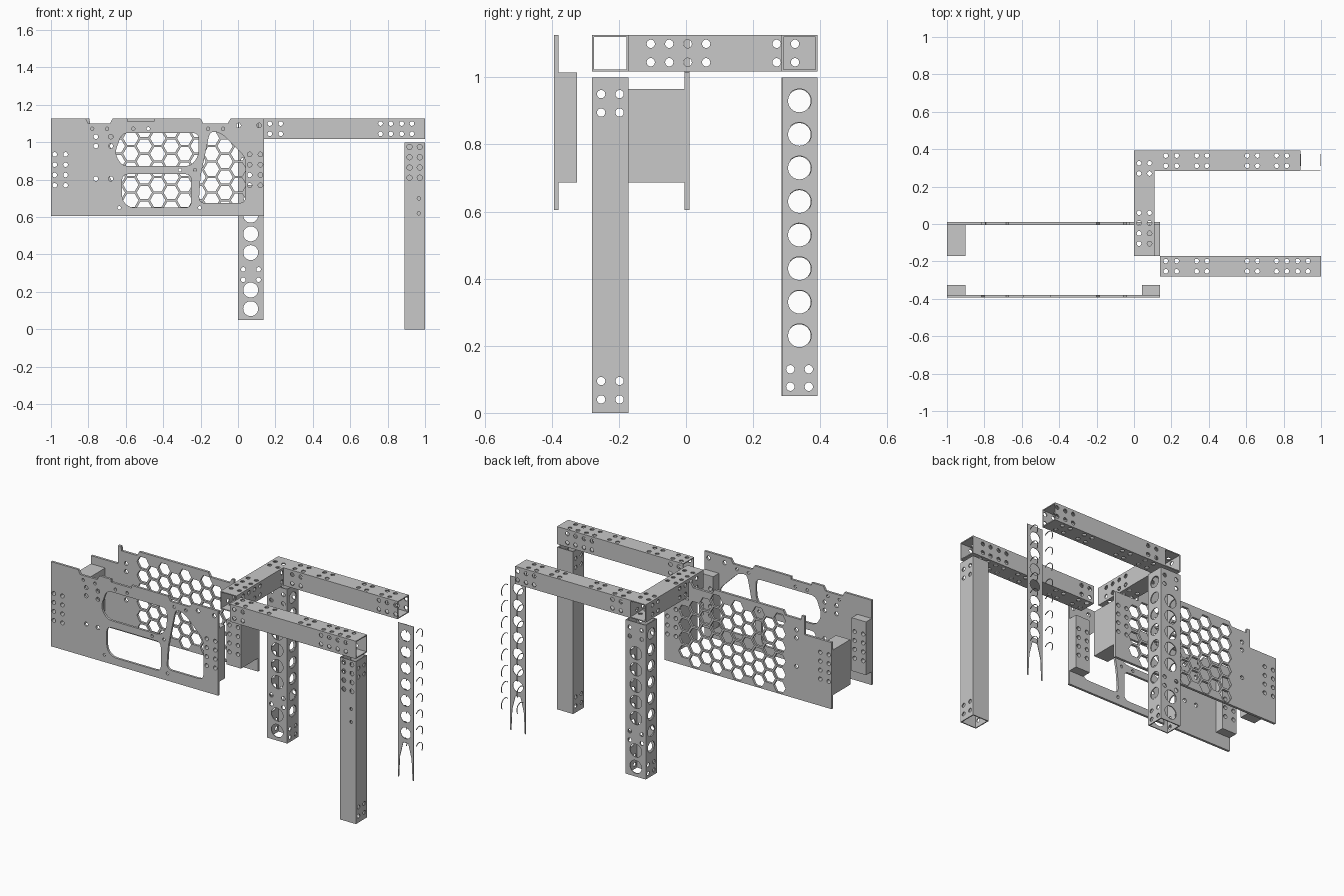
import bpy, bmesh, math
from mathutils import Vector

cube = bpy.data.objects.get("Cube")
if cube:
    bpy.data.objects.remove(cube, do_unlink=True)

steel = bpy.data.materials.new("plain grey metal")
GREY = (0.58, 0.58, 0.58, 1)
steel.diffuse_color = GREY
steel.use_nodes = True
steel.node_tree.nodes["Principled BSDF"].inputs["Base Color"].default_value = GREY


def place(p, axis, t):
    """Lift a 2D point to 3D, at depth t along the given axis."""
    return {"x": (t, p[0], p[1]), "y": (p[0], t, p[1]), "z": (p[0], p[1], t)}[axis]


def prism(bm, pts, axis, lo, hi):
    a = [bm.verts.new(place(p, axis, lo)) for p in pts]
    b = [bm.verts.new(place(p, axis, hi)) for p in pts]
    bm.faces.new(a)
    bm.faces.new(b[::-1])
    for i in range(len(pts)):
        j = (i + 1) % len(pts)
        bm.faces.new((a[i], b[i], b[j], a[j]))


def finish(name, bm):
    bmesh.ops.recalc_face_normals(bm, faces=bm.faces)
    mesh = bpy.data.meshes.new(name)
    bm.to_mesh(mesh)
    bm.free()
    mesh.materials.append(steel)
    ob = bpy.data.objects.new(name, mesh)
    bpy.context.collection.objects.link(ob)
    return ob


def solid(name, pts, axis, lo, hi):
    bm = bmesh.new()
    prism(bm, pts, axis, lo, hi)
    return finish(name, bm)


def cut(ob, shapes, axis, lo, hi):
    """Punch a set of 2D shapes through an object."""
    bm = bmesh.new()
    for s in shapes:
        prism(bm, s, axis, lo, hi)
    cutter = finish("cutter", bm)
    cutter.hide_render = True
    mod = ob.modifiers.new("holes", "BOOLEAN")
    mod.operation, mod.solver, mod.object = "DIFFERENCE", "EXACT", cutter
    mod.use_self = True
    bpy.context.view_layer.update()
    dg = bpy.context.evaluated_depsgraph_get()
    mesh = bpy.data.meshes.new_from_object(ob.evaluated_get(dg))
    ob.modifiers.clear()
    ob.data = mesh
    bpy.data.objects.remove(cutter, do_unlink=True)


def rect(u0, u1, v0, v1):
    return [(u0, v0), (u1, v0), (u1, v1), (u0, v1)]


def circle(c, r, n=14):
    return [(c[0] + r * math.cos(math.tau * i / n),
             c[1] + r * math.sin(math.tau * i / n)) for i in range(n)]


def dots(us, vs, r=0.0125):
    return [circle((u, v), r) for u in us for v in vs]


def rounded(pts, r):
    """Round each corner, using less than half of each edge."""
    out = []
    for i, p in enumerate(pts):
        p = Vector(p)
        to_prev = Vector(pts[i - 1]) - p
        to_next = Vector(pts[(i + 1) % len(pts)]) - p
        a = p + to_prev.normalized() * min(r, 0.45 * to_prev.length)
        b = p + to_next.normalized() * min(r, 0.45 * to_next.length)
        for k in range(5):
            t = k / 4
            out.append(tuple(a * (1 - t) ** 2 + p * 2 * t * (1 - t) + b * t * t))
    return out


def tube(name, u, v, axis, lo, hi, w=0.006):
    """Open-ended box section."""
    outer, inner = rect(*u, *v), rect(u[0] + w, u[1] - w, v[0] + w, v[1] - w)
    bm = bmesh.new()
    rings = [[bm.verts.new(place(p, axis, t)) for p in ring]
             for ring, t in ((outer, lo), (outer, hi), (inner, hi), (inner, lo))]
    for k in range(4):
        a, b = rings[k], rings[(k + 1) % 4]
        for i in range(4):
            j = (i + 1) % 4
            bm.faces.new((a[i], a[j], b[j], b[i]))
    return finish(name, bm)


# Shared layout
RIGHT, TOP, BASE = 0.14, 1.127, 0.605
BEAM = (1.018, TOP)
BEAM_ROWS = (1.045, 1.1)
NEAR, FAR = (-0.28, -0.172), (0.284, 0.392)
NEAR_ROWS, FAR_ROWS = (-0.253, -0.198), (0.311, 0.366)
END_HOLES = dots((-0.98, -0.922, 0.062, 0.12), (0.77, 0.825, 0.88, 0.935))

# Front plate with notched top edge and three windows
front_plate = solid("front_plate", [
    (-1, BASE), (RIGHT, BASE), (RIGHT, TOP), (-0.04, TOP), (-0.055, 1.1),
    (-0.185, 1.1), (-0.2, TOP), (-0.45, TOP), (-0.45, 1.11), (-0.59, 1.11),
    (-0.59, TOP), (-0.67, TOP), (-0.685, 1.1), (-0.8, 1.1),
    (-0.815, TOP), (-1, TOP)], "y", -0.394, -0.38)
windows = [
    [(-0.62, 1.05), (-0.21, 1.05), (-0.21, 0.93), (-0.25, 0.873), (-0.62, 0.873), (-0.66, 0.94)],
    [(-0.62, 0.83), (-0.25, 0.83), (-0.25, 0.65), (-0.58, 0.65), (-0.62, 0.69)],
    [(-0.15, 1.06), (-0.09, 1.05), (0.04, 0.92), (0.04, 0.675), (-0.21, 0.675), (-0.2, 0.82)]]
fixings = dots((-0.76, -0.68), (0.805, 0.98, 1.03))
fixings += dots((-0.78, -0.7, -0.56, -0.48, -0.16, -0.08), (1.072,), 0.009)
fixings += dots((0.003, 0.113), (1.09,))
fixings += dots((-0.635, -0.205), (0.65,), 0.009) + dots((-0.31, -0.23), (0.852,), 0.009)
cut(front_plate, [rounded(w, 0.035) for w in windows] + END_HOLES + fixings,
    "y", -0.45, -0.35)

# Rear plate with stepped shoulders and honeycomb
rear_plate = solid("rear_plate", [
    (-1, BASE), (RIGHT, BASE), (RIGHT, 1.015), (-0.025, 1.015), (-0.025, TOP),
    (-0.04, TOP), (-0.055, 1.1), (-0.185, 1.1), (-0.2, TOP), (-0.67, TOP),
    (-0.685, 1.1), (-0.79, 1.1), (-0.795, TOP), (-0.815, TOP), (-0.815, 1.015),
    (-1, 1.015)], "y", -0.005, 0.01)
STEP, ROW = 0.072, 0.083
comb = []
for i in range(10):
    for j in range(6):
        x, z = -0.645 + i * STEP, 0.648 + j * ROW + (i % 2) * ROW / 2
        if z < 1.07 and x + z < 0.98:
            comb.append(circle((x, z), 0.041, 6))
cut(rear_plate, comb + END_HOLES + dots((-0.76,), (0.805, 0.98, 1.03)), "y", -0.05, 0.05)

# Spacer boxes between the plates
for side, x0, x1 in (("right", -1, -0.902), ("left", 0.042, RIGHT)):
    for name, y0, y1, z1 in (("front", -0.38, -0.325, 1.015), ("rear", -0.172, -0.005, 0.965)):
        box = solid(f"{name}_spacer_{side}", rect(x0, x1, y0, y1), "z", 0.687, z1)
        holes = [h for h in END_HOLES if x0 < h[0][0] < x1]
        cut(box, holes, "y", y0 - 0.05, y1 + 0.05)

# Top frame beams
front_beam = tube("front_beam", NEAR, BEAM, "x", RIGHT, 1)
PAIRS = (0.17, 0.228, 0.335, 0.39, 0.605, 0.66, 0.762, 0.817)
TAIL = (0.875, 0.93)
SIDE = PAIRS[:2] + PAIRS[-2:]
cut(front_beam, dots(PAIRS + TAIL, NEAR_ROWS), "z", 0.9, 1.2)
cut(front_beam, dots(SIDE + TAIL, BEAM_ROWS), "y", -0.4, -0.1)

rear_beam = tube("rear_beam", FAR, BEAM, "x", 0.11, 0.89)
cut(rear_beam, dots(PAIRS, FAR_ROWS), "z", 0.9, 1.2)
cut(rear_beam, dots(SIDE + TAIL[:1], BEAM_ROWS), "y", 0.2, 0.5)

cross_beam = tube("cross_beam", (0, 0.11), BEAM, "y", NEAR[1], FAR[1])
CROSS = (-0.105, -0.05, 0.005, 0.06, 0.27, 0.325)
cut(cross_beam, dots((0.027, 0.083), CROSS), "z", 0.9, 1.2)
cut(cross_beam, dots(CROSS, BEAM_ROWS), "x", -0.1, 0.2)

# Plain front leg
front_leg = tube("front_leg", (0.89, 1), NEAR, "z", 0, 1)
cut(front_leg, dots(NEAR_ROWS, (0.04, 0.095, 0.895, 0.95)), "x", 0.8, 1.1)
cut(front_leg, dots((0.917, 0.972), (0.81, 0.865, 0.92, 0.975), 0.014)
    + dots((0.967,), (0.62, 0.7), 0.009), "y", -0.35, -0.23)

# Perforated rear leg
LEVELS = [0.23 + 0.1 * i for i in range(8)]
MID = sum(FAR) / 2
rear_leg = tube("rear_leg", (0, 0.137), FAR, "z", 0.05, 1)
cut(rear_leg, [circle((MID, z), 0.034, 24) for z in LEVELS]
    + dots(FAR_ROWS, (0.078, 0.13)), "x", -0.1, 0.25)
cut(rear_leg, [circle((0.068, 0.11 + 0.1 * i), 0.04, 24) for i in (0, 1, 3, 4, 5, 6, 7)]
    + dots((0.028, 0.11), (0.265, 0.32, 0.905, 0.96)), "y", 0.2, 0.5)

# Thin perforated strip at the far corner, open at its foot
strip = solid("corner_strip", rect(0.892, 0.998, 0.05, 1), "y", FAR[0], FAR[0] + 0.003)
foot = [(0.898, 0.04), (0.992, 0.04), (0.985, 0.18), (0.962, 0.27), (0.928, 0.27), (0.905, 0.18)]
cut(strip, [circle((0.945, z), 0.034, 24) for z in LEVELS[1:]] + [foot], "y", 0.2, 0.35)

# Loose half rims beside the strip
bm = bmesh.new()
ARC = [math.radians(-40 + 15 * k) for k in range(13)]
for x in (0.89, 0.996):
    for z in LEVELS:
        pts = [(MID + r * math.cos(a), z + r * math.sin(a))
               for r, arc in ((0.034, ARC), (0.037, ARC[::-1])) for a in arc]
        prism(bm, pts, "x", x, x + 0.004)
finish("corner_rims", bm)
